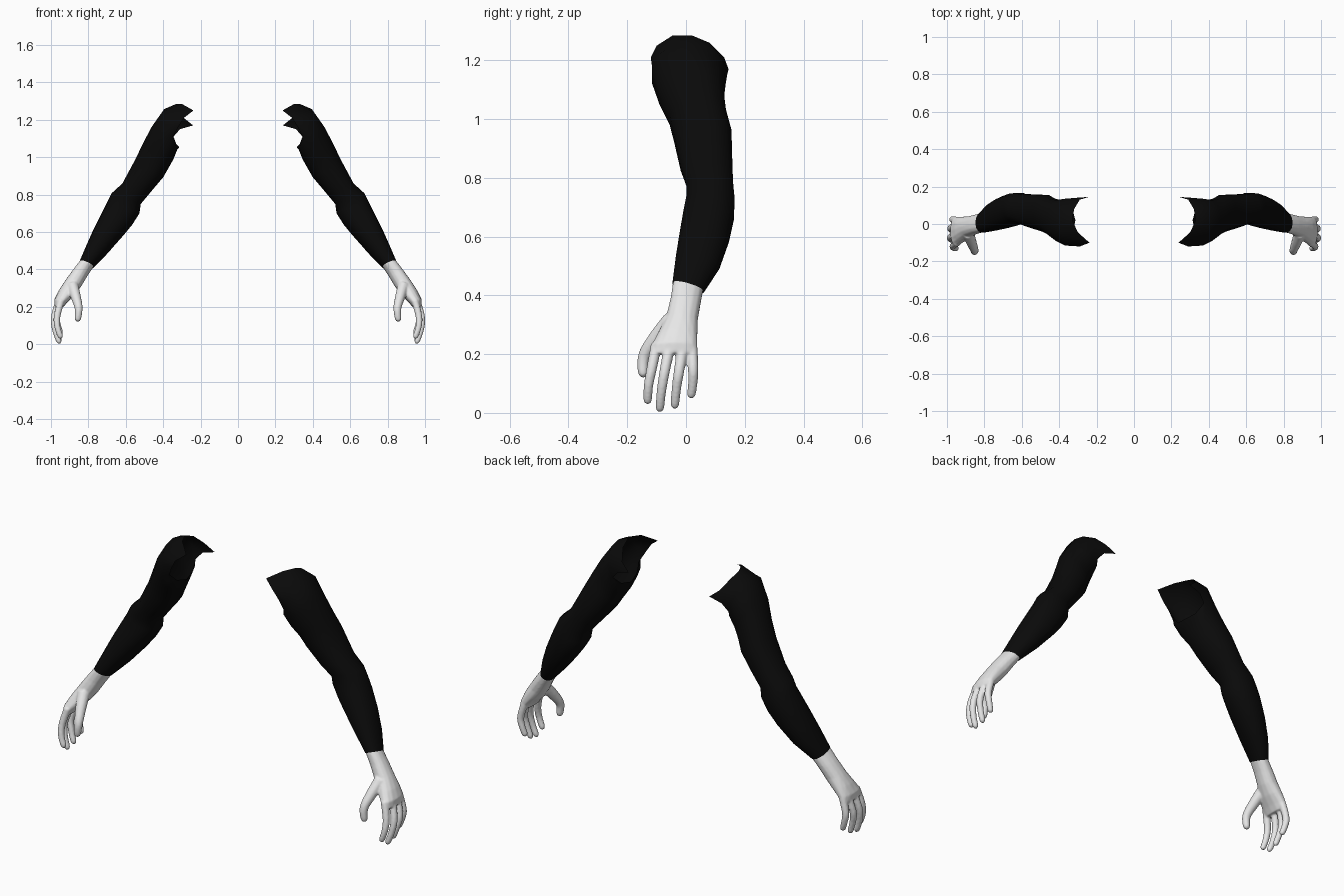
import bpy, bmesh, math
from mathutils import Vector

cube = bpy.data.objects.get("Cube")
if cube:
    bpy.data.objects.remove(cube, do_unlink=True)

SIDES = 14


def material(name, value):
    mat = bpy.data.materials.new(name)
    mat.use_nodes = True
    colour = (value, value, value, 1)
    mat.diffuse_color = colour
    bsdf = mat.node_tree.nodes["Principled BSDF"]
    bsdf.inputs["Base Color"].default_value = colour
    bsdf.inputs["Roughness"].default_value = 0.8
    return mat


def section(outer, inner, front, back, tilt, power=0.9):
    """Rounded ring between an outer and inner (x, z) point and two y limits."""
    mid_y, half_y = (front + back) / 2, (back - front) / 2
    ring = []
    for i in range(SIDES):
        a = 2 * math.pi * i / SIDES
        c = math.copysign(abs(math.cos(a)) ** power, math.cos(a))
        s = math.copysign(abs(math.sin(a)) ** power, math.sin(a))
        x = (outer[0] + inner[0]) / 2 + c * (outer[0] - inner[0]) / 2
        z = (outer[1] + inner[1]) / 2 + c * (outer[1] - inner[1]) / 2
        ring.append(Vector((x, mid_y + s * half_y, z + s * half_y * tilt)))
    return ring


def loft(bm, rings, caps):
    loops = [[bm.verts.new(p) for p in ring] for ring in rings]
    for a, b in zip(loops, loops[1:]):
        for i in range(len(a)):
            j = (i + 1) % len(a)
            bm.faces.new((a[i], a[j], b[j], b[i]))
    if caps:
        bm.faces.new(loops[0])
        bm.faces.new(list(reversed(loops[-1])))


def spline(points, t):
    """Smooth curve through the points, with t from 0 to 1."""
    last = len(points) - 1
    k = min(int(t * last), last - 1)
    u = t * last - k
    p0, p1 = points[max(k - 1, 0)], points[k]
    p2, p3 = points[k + 1], points[min(k + 2, last)]
    return 0.5 * (2 * p1 + (p2 - p0) * u + (2 * p0 - 5 * p1 + 4 * p2 - p3) * u ** 2
                  + (3 * p1 - p0 - 3 * p2 + p3) * u ** 3)


def finger(bm, path, base, tip, steps=16):
    points = [Vector(p) for p in path]
    rings = []
    for k in range(steps + 1):
        t = k / steps
        centre = spline(points, t)
        along = (spline(points, min(t + 0.01, 1)) - spline(points, max(t - 0.01, 0))).normalized()
        side = along.cross(Vector((0, 1, 0))).normalized()
        up = side.cross(along)
        radius = base + (tip - base) * t
        if t > 0.88:  # rounded fingertip
            radius *= math.sqrt(max(1 - ((t - 0.88) / 0.125) ** 2, 0.05))
        rings.append([centre + radius * (math.cos(a) * side + math.sin(a) * up)
                      for a in (2 * math.pi * i / 12 for i in range(12))])
    loft(bm, rings, True)


def finish(name, bm, mat):
    bmesh.ops.recalc_face_normals(bm, faces=bm.faces)
    for f in bm.faces:
        f.smooth = True
    mesh = bpy.data.meshes.new(name)
    bm.to_mesh(mesh)
    bm.free()
    mesh.materials.append(mat)
    obj = bpy.data.objects.new(name, mesh)
    bpy.context.scene.collection.objects.link(obj)
    return obj


def mirror(obj):
    mod = obj.modifiers.new("Mirror", "MIRROR")
    mod.use_mirror_merge = False


black = material("black cloth", 0.003)
pale = material("pale skin", 0.8)

# Sleeves: ragged armhole edge, then rings from shoulder to cuff
armhole = [Vector(p) for p in (
    (0.33, 0.02, 1.285), (0.32, 0.08, 1.26), (0.29, 0.13, 1.21), (0.24, 0.145, 1.17),
    (0.31, 0.14, 1.15), (0.345, 0.13, 1.11), (0.33, 0.08, 1.065), (0.313, 0.02, 1.055),
    (0.33, -0.05, 1.07), (0.345, -0.09, 1.11), (0.32, -0.11, 1.16), (0.29, -0.12, 1.21),
    (0.238, -0.10, 1.25), (0.30, -0.045, 1.285))]
sleeve_rings = [armhole] + [section(*s) for s in (
    ((0.395, 1.257), (0.325, 1.04), -0.118, 0.138, 0),
    ((0.463, 1.16), (0.345, 0.99), -0.092, 0.13, 0.05),
    ((0.51, 1.07), (0.37, 0.945), -0.058, 0.138, 0.1),
    ((0.548, 0.99), (0.40, 0.893), -0.042, 0.157, 0.1),
    ((0.618, 0.86), (0.47, 0.81), -0.02, 0.16, 0.05),
    ((0.676, 0.807), (0.52, 0.75), 0, 0.162, 0),
    ((0.70, 0.76), (0.527, 0.70), 0, 0.167, -0.05),
    ((0.725, 0.71), (0.565, 0.64), -0.01, 0.165, -0.1),
    ((0.77, 0.62), (0.61, 0.585), -0.022, 0.148, -0.2),
    ((0.81, 0.53), (0.69, 0.495), -0.036, 0.115, -0.25),
    ((0.848, 0.442), (0.773, 0.412), -0.047, 0.061, -0.28))]
bm = bmesh.new()
loft(bm, sleeve_rings, False)
sleeves = finish("sleeves", bm, black)
mirror(sleeves)

# Hands: wrist and palm
bm = bmesh.new()
palm_rings = [section(*s) for s in (
    ((0.825, 0.475), (0.758, 0.445), -0.036, 0.062, -0.28),
    ((0.848, 0.442), (0.775, 0.412), -0.045, 0.058, -0.28),
    ((0.885, 0.395), (0.805, 0.365), -0.053, 0.05, -0.2),
    ((0.928, 0.335), (0.838, 0.31), -0.068, 0.041, -0.1),
    ((0.96, 0.285), (0.875, 0.262), -0.095, 0.04, 0),
    ((0.982, 0.24), (0.912, 0.225), -0.117, 0.039, 0),
    ((0.983, 0.205), (0.935, 0.197), -0.117, 0.036, 0))]
loft(bm, palm_rings, True)

# Thumb, then index, middle, ring and little fingers
finger(bm, ((0.885, -0.05, 0.315), (0.866, -0.105, 0.25), (0.852, -0.143, 0.19),
            (0.858, -0.146, 0.12)), 0.032, 0.016)
for path in (
        ((0.945, -0.10, 0.235), (0.967, -0.117, 0.15), (0.965, -0.128, 0.09), (0.945, -0.131, 0.03)),
        ((0.958, -0.055, 0.23), (0.983, -0.073, 0.14), (0.976, -0.084, 0.07), (0.952, -0.09, 0.003)),
        ((0.958, -0.01, 0.225), (0.981, -0.024, 0.14), (0.972, -0.033, 0.08), (0.95, -0.039, 0.014)),
        ((0.95, 0.02, 0.225), (0.97, 0.024, 0.15), (0.962, 0.023, 0.1), (0.945, 0.016, 0.05))):
    finger(bm, path, 0.0195, 0.0145)
hands = finish("hands", bm, pale)

# Fuse palm and fingers into one soft surface
fuse = hands.modifiers.new("Fuse", "REMESH")
fuse.mode = "VOXEL"
fuse.voxel_size = 0.005
fuse.use_smooth_shade = True
soften = hands.modifiers.new("Soften", "SMOOTH")
soften.factor = 0.5
soften.iterations = 4
mirror(hands)
